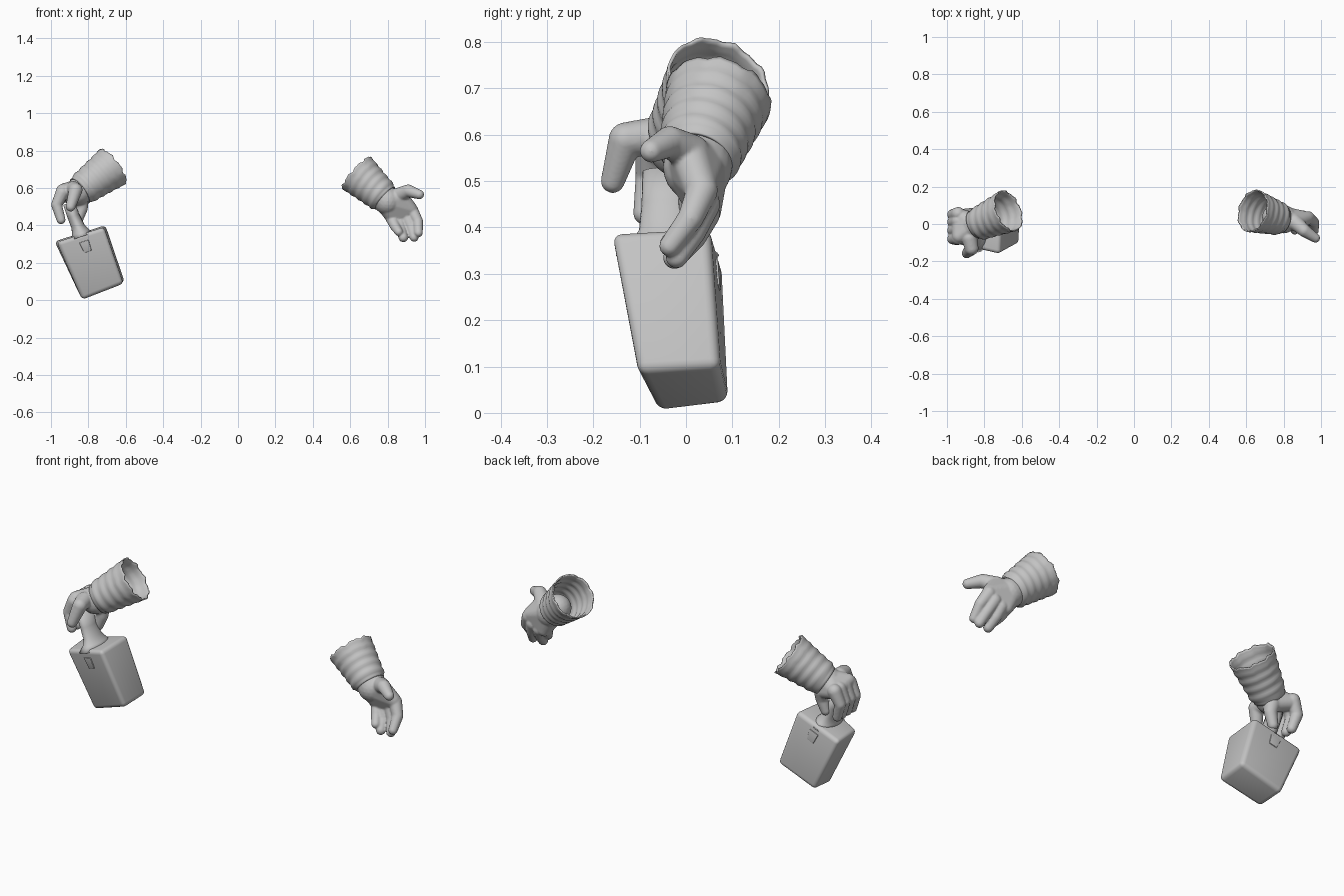
import bpy, bmesh, math
from mathutils import Vector

cube = bpy.data.objects.get("Cube")
if cube:
    bpy.data.objects.remove(cube)

clay = bpy.data.materials.new("clay_grey")
clay.use_nodes = True
clay.diffuse_color = (0.55, 0.55, 0.55, 1)
clay.node_tree.nodes["Principled BSDF"].inputs["Base Color"].default_value = (0.55, 0.55, 0.55, 1)

# Unit ball directions shared by all the hulls
ball = bmesh.new()
bmesh.ops.create_icosphere(ball, subdivisions=3, radius=1)
directions = [v.co.copy() for v in ball.verts]
ball.free()


def finish(bm, name):
    mesh = bpy.data.meshes.new(name)
    bmesh.ops.recalc_face_normals(bm, faces=bm.faces)
    for face in bm.faces:
        face.smooth = True
    bm.to_mesh(mesh)
    bm.free()
    obj = bpy.data.objects.new(name, mesh)
    bpy.context.collection.objects.link(obj)
    mesh.materials.append(clay)
    return obj


def hull(bm, balls):
    """Wrap a convex skin round balls given as (x, y, z, radius)."""
    verts = [bm.verts.new(Vector((x, y, z)) + d * r)
             for x, y, z, r in balls for d in directions]
    bmesh.ops.convex_hull(bm, input=verts)
    loose = [v for v in bm.verts if not v.link_faces]
    bmesh.ops.delete(bm, geom=loose, context="VERTS")


def glove(name, palm, digits):
    """Palm and fingers fused into one soft skin."""
    bm = bmesh.new()
    for group in palm:
        hull(bm, group)
    for path in digits:
        for a, b in zip(path, path[1:]):
            hull(bm, [a, b])
    obj = finish(bm, name)
    fuse = obj.modifiers.new("fuse", "REMESH")
    fuse.mode = "VOXEL"
    fuse.voxel_size = 0.005
    fuse.use_smooth_shade = True
    soften = obj.modifiers.new("soften", "SMOOTH")
    soften.factor = 0.5
    soften.iterations = 4


def sleeve(name, mouth, wrist, phase):
    """Creased hollow cuff with a ragged, slightly flared mouth."""
    mouth, wrist = Vector(mouth), Vector(wrist)
    axis = (wrist - mouth).normalized()
    side = axis.cross(Vector((0, 0, 1))).normalized()
    up = side.cross(axis)
    length, count, steps = (wrist - mouth).length, 56, 22
    bm = bmesh.new()
    rings = []
    # outer skin from wrist to mouth, then the lining back down
    stations = [(1 - i / steps, 0) for i in range(steps + 1)]
    stations += [(i / steps, 0.007) for i in range(steps + 1)]
    for t, inset in stations:
        ring = []
        for k in range(count):
            a = math.tau * k / count
            crease = 0.0025 * math.sin(t * 30 + 1.5 * math.sin(a + phase) + phase)
            radius = 0.116 - 0.03 * t ** 0.9 + crease * min(1, t * 4) - inset
            if t > 0.93:
                radius -= 0.006
            ragged = (1 - t) ** 4 * (0.004 * math.sin(9 * a + phase) + 0.003 * math.sin(17 * a))
            offset = side * math.cos(a) + up * math.sin(a)
            ring.append(bm.verts.new(mouth + axis * (t * length + ragged) + offset * radius))
        rings.append(ring)
    bridge(bm, rings + rings[:1])
    finish(bm, name)


def bridge(bm, rings):
    for lower, upper in zip(rings, rings[1:]):
        for k in range(len(lower)):
            n = (k + 1) % len(lower)
            bm.faces.new((lower[k], lower[n], upper[n], upper[k]))


def block(name, front, back, bevel):
    """Rounded six-sided block from its front and back corner loops."""
    bm = bmesh.new()
    rings = [[bm.verts.new(c) for c in loop] for loop in (front, back)]
    bridge(bm, rings)
    for ring in rings:
        bm.faces.new(ring)
    mod = finish(bm, name).modifiers.new("rounding", "BEVEL")
    mod.width = bevel
    mod.segments = 4
    mod.limit_method = "NONE"


# Sleeves
sleeve("left_sleeve", (0.635, 0.07, 0.68), (0.785, 0.025, 0.545), 0.4)
sleeve("right_sleeve", (-0.672, 0.07, 0.712), (-0.845, -0.005, 0.585), 2.1)

# Open left hand
glove("left_hand",
      [[(0.755, 0.035, 0.57, 0.07), (0.80, 0.025, 0.53, 0.075)],
       [(0.80, 0.025, 0.53, 0.068), (0.92, 0.03, 0.49, 0.038),
        (0.83, 0.04, 0.435, 0.036), (0.87, 0.01, 0.55, 0.042)]],
      [[(0.86, 0.01, 0.56, 0.042), (0.91, -0.035, 0.585, 0.034), (0.97, -0.075, 0.565, 0.025)],
       [(0.93, 0.035, 0.48, 0.034), (0.962, 0.01, 0.42, 0.028), (0.965, -0.035, 0.36, 0.023)],
       [(0.90, 0.04, 0.45, 0.034), (0.925, 0.015, 0.39, 0.028), (0.942, -0.02, 0.336, 0.024)],
       [(0.86, 0.04, 0.43, 0.034), (0.872, 0.015, 0.38, 0.029), (0.884, -0.025, 0.335, 0.025)],
       [(0.82, 0.035, 0.44, 0.032), (0.84, 0.0, 0.395, 0.027), (0.86, -0.035, 0.365, 0.022)]])

# Gripping right hand
fingers = [[(-0.94, y, 0.575, 0.036), (-0.97, y - 0.005, 0.51, 0.029), (-0.946, y - 0.015, 0.43, 0.024)]
           for y in (-0.075, -0.03, 0.015, 0.055)]
forefinger = [(-0.88, -0.075, 0.595, 0.042), (-0.868, -0.13, 0.59, 0.037), (-0.895, -0.158, 0.5, 0.026)]
thumb = [(-0.84, 0.02, 0.54, 0.042), (-0.835, 0.015, 0.49, 0.032), (-0.855, 0.01, 0.43, 0.026)]
glove("right_hand",
      [[(-0.82, 0.005, 0.605, 0.07), (-0.855, -0.01, 0.58, 0.074)],
       [(-0.86, -0.01, 0.58, 0.066), (-0.935, -0.065, 0.585, 0.038),
        (-0.935, 0.045, 0.565, 0.038), (-0.85, 0.02, 0.54, 0.04)]],
      fingers + [forefinger, thumb])

# Case, narrower towards its base
front = [Vector(c) for c in ((-0.968, -0.105, 0.31), (-0.718, -0.163, 0.39),
                             (-0.613, -0.105, 0.088), (-0.832, -0.06, 0.0))]
back = [Vector(c) for c in ((-0.982, 0.078, 0.315), (-0.708, 0.052, 0.402),
                            (-0.605, 0.074, 0.098), (-0.842, 0.092, 0.02))]
block("case_body", front, back, 0.022)

# Clasp plates on the front and back of the case
for name, (tl, tr, br, bl) in (("front_clasp", front), ("back_clasp", back)):
    pad = [tl.lerp(tr, u).lerp(bl.lerp(br, u), v)
           for u, v in ((0.42, 0.12), (0.62, 0.12), (0.6, 0.3), (0.44, 0.3))]
    normal = (tr - tl).cross(bl - tl).normalized() * 0.0045
    block(name, [p + normal for p in pad], [p - normal for p in pad], 0.003)

# Handle, flaring where it meets the case
bm = bmesh.new()
path = [(-0.835, 0.34, 0.062), (-0.842, 0.365, 0.045), (-0.856, 0.395, 0.034),
        (-0.88, 0.45, 0.031), (-0.905, 0.52, 0.03)]
rings = []
for x, z, half in path:
    rings.append([bm.verts.new((x + half * math.cos(a), -0.04 + 1.8 * half * math.sin(a),
                                z + 0.33 * half * math.cos(a)))
                  for a in (math.tau * k / 24 for k in range(24))])
bridge(bm, rings)
bm.faces.new(rings[0])
bm.faces.new(rings[-1])
finish(bm, "case_handle")
